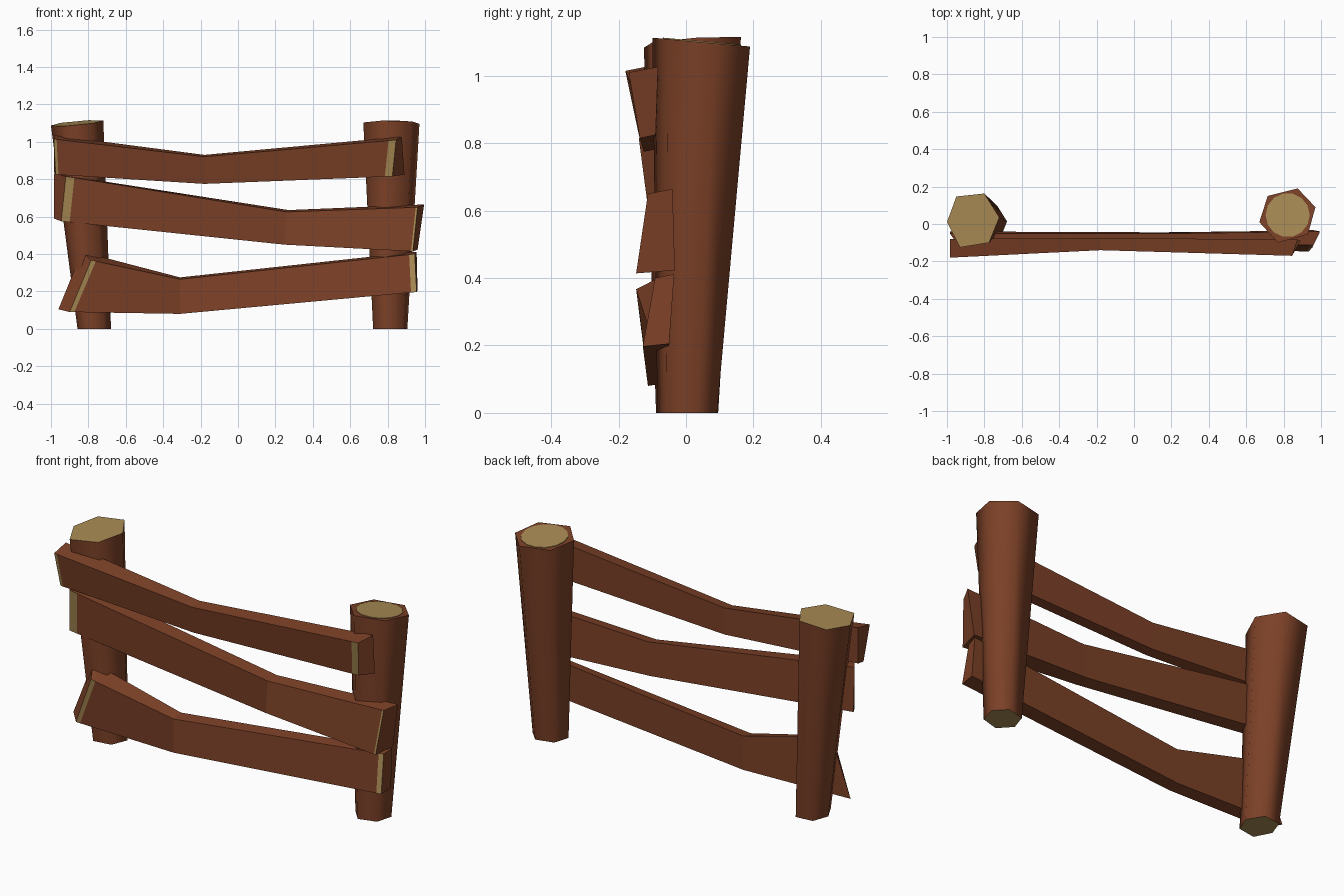
import bpy, bmesh, math
from mathutils import Vector

if "Cube" in bpy.data.objects:
    bpy.data.objects.remove(bpy.data.objects["Cube"])


def material(name, rgb):
    m = bpy.data.materials.new(name)
    m.diffuse_color = (*rgb, 1)
    m.use_nodes = True
    m.node_tree.nodes["Principled BSDF"].inputs["Base Color"].default_value = m.diffuse_color
    return m


BARK = material("brown_wood", (0.20, 0.052, 0.020))
CUT = material("pale_cut_wood", (0.40, 0.26, 0.09))


def finish(bm, name):
    bmesh.ops.recalc_face_normals(bm, faces=bm.faces)
    mesh = bpy.data.meshes.new(name)
    bm.to_mesh(mesh)
    bm.free()
    mesh.materials.append(BARK)
    mesh.materials.append(CUT)
    ob = bpy.data.objects.new(name, mesh)
    bpy.context.collection.objects.link(ob)


def post(name, rim, foot, shrink, z0, slope, disc=None):
    """Tapered six-sided post; slanted top, optional round cut on the top."""
    bm = bmesh.new()
    n = len(rim)
    cx, cy = sum(p[0] for p in rim) / n, sum(p[1] for p in rim) / n

    def height(x, y):
        return z0 + slope[0] * (x - cx) + slope[1] * (y - cy)

    top = [bm.verts.new((x, y, height(x, y))) for x, y in rim]
    low = [bm.verts.new((foot[0] + (x - cx) * shrink,
                         foot[1] + (y - cy) * shrink, 0)) for x, y in rim]
    for i in range(n):
        j = (i + 1) % n
        bm.faces.new((low[i], low[j], top[j], top[i])).smooth = True
    cap = bm.faces.new(top)
    base = bm.faces.new(low)
    base.material_index = 1
    cap.material_index = 0 if disc else 1
    bmesh.ops.recalc_face_normals(bm, faces=bm.faces)
    finish(bm, name)
    if disc:
        # thin round plate showing the cut wood
        bm = bmesh.new()
        pts = [(cx + disc * math.cos(a), cy + disc * math.sin(a))
               for a in (2 * math.pi * k / 14 for k in range(14))]
        face = bm.faces.new([bm.verts.new((x, y, height(x, y) - 0.001)) for x, y in pts])
        ext = bmesh.ops.extrude_face_region(bm, geom=[face])["geom"]
        for v in (g for g in ext if isinstance(g, bmesh.types.BMVert)):
            v.co.z += 0.004
        for f in bm.faces:
            f.material_index = 1
        finish(bm, name + "_cut_top")


def plank(name, left, bend, right, wear):
    """Bent board; each section is front top, back top, back bottom, front bottom."""
    L, B, R = ([Vector(p) for p in s] for s in (left, bend, right))
    sections = [L,
                [p.lerp(q, wear[0] / (q.x - p.x)) for p, q in zip(L, B)],
                B,
                [p.lerp(q, wear[1] / (p.x - q.x)) for p, q in zip(R, B)],
                R]
    bm = bmesh.new()
    rings = [[bm.verts.new(p) for p in s] for s in sections]
    for k in range(4):
        for i in range(4):
            j = (i + 1) % 4
            f = bm.faces.new((rings[k][i], rings[k][j], rings[k + 1][j], rings[k + 1][i]))
            # worn strip at each end of the front
            if i == 3 and k in (0, 3):
                f.material_index = 1
    bm.faces.new(rings[0])
    bm.faces.new(rings[-1])
    finish(bm, name)


# posts
post("left_post",
     [(-0.95, 0.147), (-0.80, 0.163), (-0.72, 0.035),
      (-0.775, -0.10), (-0.93, -0.125), (-1.0, 0.01)],
     (-0.77, 0.005), 0.64, 1.10, (0.09, 0.07))
post("right_post",
     [(0.875, 0.19), (0.97, 0.09), (0.93, -0.055),
      (0.77, -0.10), (0.67, 0.01), (0.715, 0.15)],
     (0.815, 0.005), 0.61, 1.10, (0.0, -0.09), disc=0.118)

# planks
plank("top_plank",
      [(-0.985, -0.18, 1.015), (-0.985, -0.08, 1.035), (-0.985, -0.08, 0.84), (-0.975, -0.14, 0.825)],
      [(-0.18, -0.14, 0.92), (-0.18, -0.075, 0.93), (-0.18, -0.075, 0.785), (-0.18, -0.125, 0.775)],
      [(0.845, -0.17, 1.01), (0.875, -0.083, 1.027), (0.89, -0.09, 0.825), (0.825, -0.137, 0.815)],
      (0.015, 0.04))
plank("middle_plank",
      [(-0.92, -0.14, 0.815), (-0.985, -0.05, 0.83), (-0.985, -0.04, 0.59), (-0.945, -0.105, 0.575)],
      [(0.26, -0.115, 0.625), (0.27, -0.05, 0.635), (0.25, -0.045, 0.455), (0.25, -0.12, 0.45)],
      [(0.96, -0.113, 0.65), (0.995, -0.04, 0.665), (0.96, -0.033, 0.423), (0.935, -0.148, 0.414)],
      (0.045, 0.01))
plank("bottom_plank",
      [(-0.785, -0.148, 0.367), (-0.835, -0.06, 0.412), (-0.96, -0.05, 0.105), (-0.90, -0.113, 0.09)],
      [(-0.31, -0.115, 0.265), (-0.31, -0.05, 0.275), (-0.31, -0.05, 0.09), (-0.31, -0.113, 0.08)],
      [(0.945, -0.092, 0.40), (0.955, -0.035, 0.412), (0.96, -0.05, 0.205), (0.955, -0.128, 0.197)],
      (0.025, 0.03))
